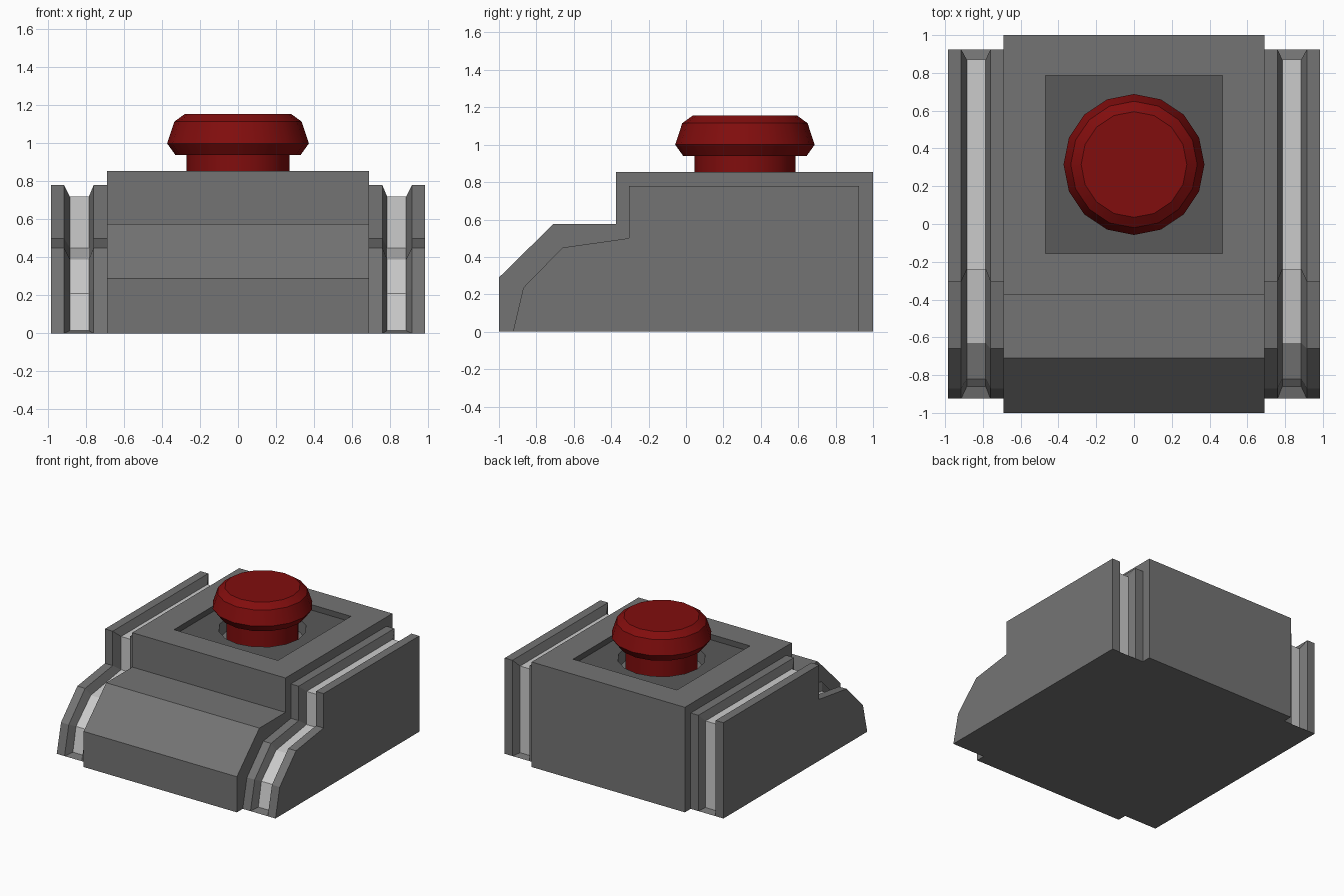
import bpy, bmesh
from math import cos, sin, pi, radians

if "Cube" in bpy.data.objects:
    bpy.data.objects.remove(bpy.data.objects["Cube"])

CY = 0.315     # button centre in y
FLOOR = 0.81   # recess floor height


def material(name, r, g, b):
    mat = bpy.data.materials.new(name)
    mat.diffuse_color = (r, g, b, 1)
    mat.use_nodes = True
    mat.node_tree.nodes["Principled BSDF"].inputs["Base Color"].default_value = mat.diffuse_color
    return mat


def loft(name, rings):
    """Skin a list of equal-length (x, y, z) rings and cap both ends."""
    bm = bmesh.new()
    loops = [[bm.verts.new(p) for p in ring] for ring in rings]
    n = len(rings[0])
    for a, b in zip(loops, loops[1:]):
        for i in range(n):
            j = (i + 1) % n
            bm.faces.new((a[i], a[j], b[j], b[i]))
    bm.faces.new(loops[0][::-1])
    bm.faces.new(loops[-1])
    bmesh.ops.remove_doubles(bm, verts=bm.verts, dist=1e-4)
    bmesh.ops.recalc_face_normals(bm, faces=bm.faces)
    mesh = bpy.data.meshes.new(name)
    bm.to_mesh(mesh)
    bm.free()
    ob = bpy.data.objects.new(name, mesh)
    bpy.context.collection.objects.link(ob)
    return ob


def slab(x, profile):
    return [(x, y, z) for y, z in profile]


def lathe(name, profile, sides=16):
    return loft(name, [[(r * cos(2 * pi * i / sides), CY + r * sin(2 * pi * i / sides), z)
                        for i in range(sides)] for r, z in profile])


def activate(ob):
    bpy.ops.object.select_all(action='DESELECT')
    ob.select_set(True)
    bpy.context.view_layer.objects.active = ob


def cut(ob, cutter):
    cutter.hide_render = True
    mod = ob.modifiers.new("cut", 'BOOLEAN')
    mod.operation = 'DIFFERENCE'
    mod.solver = 'EXACT'
    mod.object = cutter
    activate(ob)
    bpy.ops.object.modifier_apply(modifier=mod.name)
    bpy.data.objects.remove(cutter)


def paint(ob, base, accent, is_accent):
    """Base material everywhere, accent on the faces the test picks."""
    ob.data.materials.clear()
    ob.data.materials.append(base)
    ob.data.materials.append(accent)
    for face in ob.data.polygons:
        pts = [ob.data.vertices[i].co for i in face.vertices]
        face.material_index = int(is_accent(pts))


dark = material("dark_grey", 0.175, 0.175, 0.175)
darker = material("recess_grey", 0.1, 0.1, 0.1)
light = material("channel_grey", 0.62, 0.62, 0.62)
red = material("button_red", 0.22, 0.004, 0.004)

# Stepped central housing
body_profile = [(-1, 0), (-1, 0.29), (-0.71, 0.575), (-0.375, 0.575),
                (-0.375, 0.855), (1, 0.855), (1, 0)]
body = loft("housing", [slab(x, body_profile) for x in (-0.69, 0.69)])

# Square recess in the top and round well for the button stem
recess = [(-0.155, FLOOR), (-0.155, 1), (0.785, 1), (0.785, FLOOR)]
cut(body, loft("recess_cutter", [slab(x, recess) for x in (-0.468, 0.468)]))
cut(body, lathe("well_cutter", [(0.325, 0.70), (0.325, 0.9)]))
paint(body, dark, darker, lambda pts: all(
    abs(p.x) < 0.48 and -0.2 < p.y < 0.8 and p.z > FLOOR - 0.01 for p in pts))

# Side rails with a bevelled channel; end points doubled to form the bottom lip
outer = [(-0.925, 0), (-0.925, 0), (-0.87, 0.235), (-0.66, 0.45), (-0.305, 0.50),
         (-0.305, 0.78), (0.925, 0.78), (0.925, 0), (0.925, 0)]
inner = [(-0.925, 0), (-0.86, 0.015), (-0.82, 0.21), (-0.63, 0.39), (-0.24, 0.45),
         (-0.24, 0.72), (0.87, 0.72), (0.87, 0.015), (0.925, 0)]
stations = [(0.69, outer), (0.76, outer), (0.785, inner),
            (0.885, inner), (0.915, outer), (0.985, outer)]
for side, s in (("left", -1), ("right", 1)):
    rail = loft(side + "_rail", [slab(s * x, p) for x, p in stations])
    # Light channel floor
    paint(rail, dark, light, lambda pts: all(
        0.78 < abs(p.x) < 0.89 and p.z > 0.01 for p in pts))

# Red push button: stem and mushroom cap
button = lathe("push_button", [(0.27, 0.69), (0.27, 0.94), (0.33, 0.94), (0.373, 1.0),
                               (0.335, 1.115), (0.28, 1.155)])
button.data.materials.append(red)
activate(button)
bpy.ops.object.shade_smooth_by_angle(angle=radians(25))
